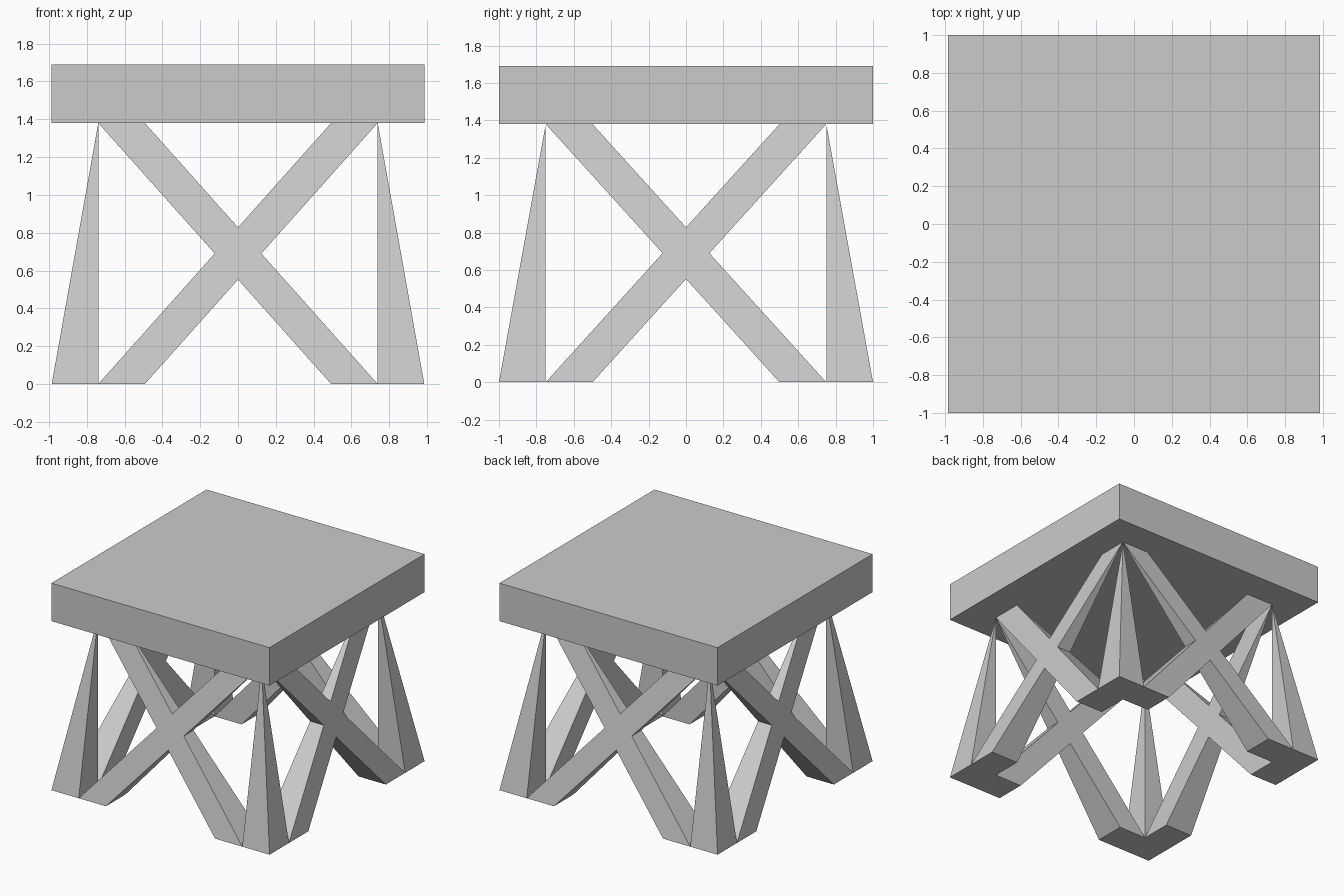
import bpy, bmesh
from mathutils import Vector

if "Cube" in bpy.data.objects:
    bpy.data.objects.remove(bpy.data.objects["Cube"])

HX, HY = 0.985, 1.0        # half width, half depth
LEG_H, TOP_H = 1.38, 1.69  # underside and upper face of the slab


def rect(x0, x1, y0, y1):
    return [(x0, y0), (x1, y0), (x1, y1), (x0, y1)]


def loft(name, low, high, z0, z1):
    """Solid between two rectangles given in -1..1 units; collapsed edges are merged."""
    bm = bmesh.new()
    a = [bm.verts.new((x * HX, y * HY, z0)) for x, y in low]
    b = [bm.verts.new((x * HX, y * HY, z1)) for x, y in high]
    bm.faces.new(a[::-1])
    bm.faces.new(b)
    for i in range(4):
        j = (i + 1) % 4
        bm.faces.new((a[i], a[j], b[j], b[i]))
    bmesh.ops.remove_doubles(bm, verts=bm.verts[:], dist=1e-4)
    bmesh.ops.recalc_face_normals(bm, faces=bm.faces[:])
    mesh = bpy.data.meshes.new(name)
    bm.to_mesh(mesh)
    bm.free()
    obj = bpy.data.objects.new(name, mesh)
    bpy.context.collection.objects.link(obj)
    return obj


# Thick slab top
full = rect(-1, 1, -1, 1)
loft("seat_slab", full, full, LEG_H, TOP_H)

# Tapered corner spikes: square foot rising to a point above its inner corner
for sx, xn in ((-1, "left"), (1, "right")):
    for sy, yn in ((-1, "front"), (1, "back")):
        foot = rect(0.75 * sx, sx, 0.75 * sy, sy)
        tip = [(0.75 * sx, 0.75 * sy)] * 4
        loft(f"{yn}_{xn}_corner_spike", foot, tip, 0, LEG_H)

# Crossed braces on each side: thick foot thinning to an edge under the slab
for s, names in ((-1, ("front", "left")), (1, ("back", "right"))):
    for d, dn in ((-1, "a"), (1, "b")):
        low = rect(0.5 * d, 0.75 * d, 0.75 * s, s)
        high = rect(-0.75 * d, -0.5 * d, 0.75 * s, 0.75 * s)
        loft(f"{names[0]}_brace_{dn}", low, high, 0, LEG_H)
        swap = lambda pts: [(y, x) for x, y in pts]
        loft(f"{names[1]}_brace_{dn}", swap(low), swap(high), 0, LEG_H)
